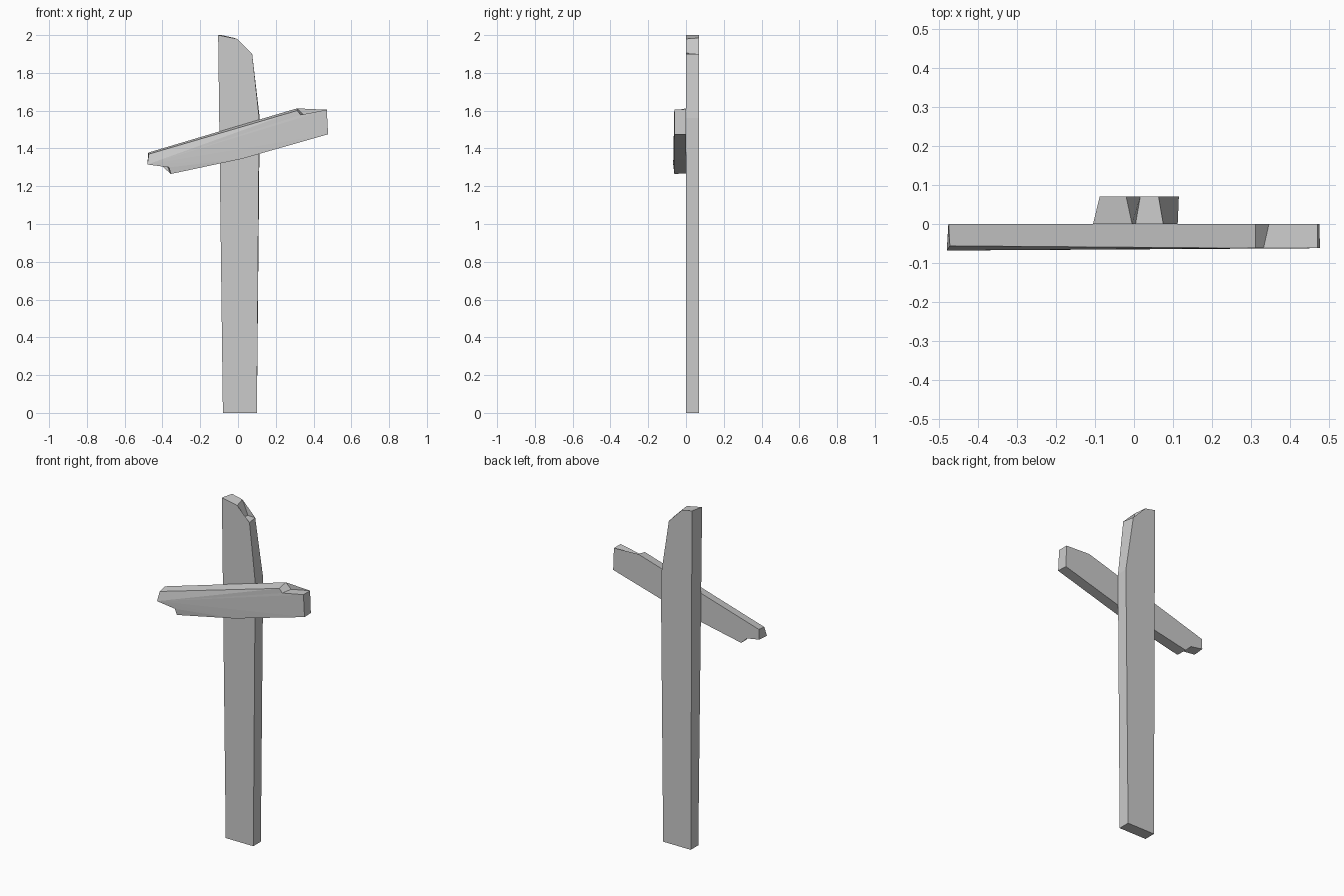
import bpy
import bmesh

cube = bpy.data.objects.get("Cube")
if cube:
    bpy.data.objects.remove(cube, do_unlink=True)

GREY = (0.6, 0.6, 0.6, 1.0)
wood = bpy.data.materials.new("weathered grey")
wood.use_nodes = True
wood.diffuse_color = GREY
wood.node_tree.nodes["Principled BSDF"].inputs["Base Color"].default_value = GREY


def plank(name, front, back):
    """Loft a board between matching front and back outlines of (x, y, z) points."""
    bm = bmesh.new()
    f = [bm.verts.new(p) for p in front]
    b = [bm.verts.new(p) for p in back]
    caps = [bm.faces.new(f), bm.faces.new(b[::-1])]
    n = len(f)
    for i in range(n):
        j = (i + 1) % n
        bm.faces.new((f[j], f[i], b[i], b[j]))
    bmesh.ops.triangulate(bm, faces=caps)
    bmesh.ops.recalc_face_normals(bm, faces=bm.faces)
    mesh = bpy.data.meshes.new(name)
    bm.to_mesh(mesh)
    bm.free()
    mesh.materials.append(wood)
    obj = bpy.data.objects.new(name, mesh)
    bpy.context.collection.objects.link(obj)
    return obj


def at_depth(y, outline):
    return [(x, y, z) for x, z in outline]


# Upright post with a splintered top
plank("upright_post",
      at_depth(0, [(-0.08, 0), (0.10, 0), (0.112, 1.56), (0.075, 1.9),
                   (0.004, 1.905), (-0.005, 1.98), (-0.105, 2)]),
      at_depth(0.07, [(-0.08, 0), (0.10, 0), (0.115, 1.56), (0.063, 1.9),
                      (0.016, 1.9), (-0.02, 1.985), (-0.088, 2)]))

# Tilted crossbar with chipped ends, its front leaning back at the left end
plank("crossbar",
      [(-0.48, -0.068, 1.315), (-0.365, -0.066, 1.3), (-0.355, -0.062, 1.265),
       (0.02, -0.063, 1.345), (0.477, -0.062, 1.475), (0.47, -0.062, 1.605),
       (0.332, -0.062, 1.578), (0.312, -0.062, 1.6), (-0.472, -0.056, 1.37)],
      at_depth(0, [(-0.476, 1.318), (-0.37, 1.3), (-0.36, 1.268),
                   (0.02, 1.345), (0.475, 1.475), (0.47, 1.605),
                   (0.346, 1.58), (0.312, 1.612), (-0.475, 1.378)]))
